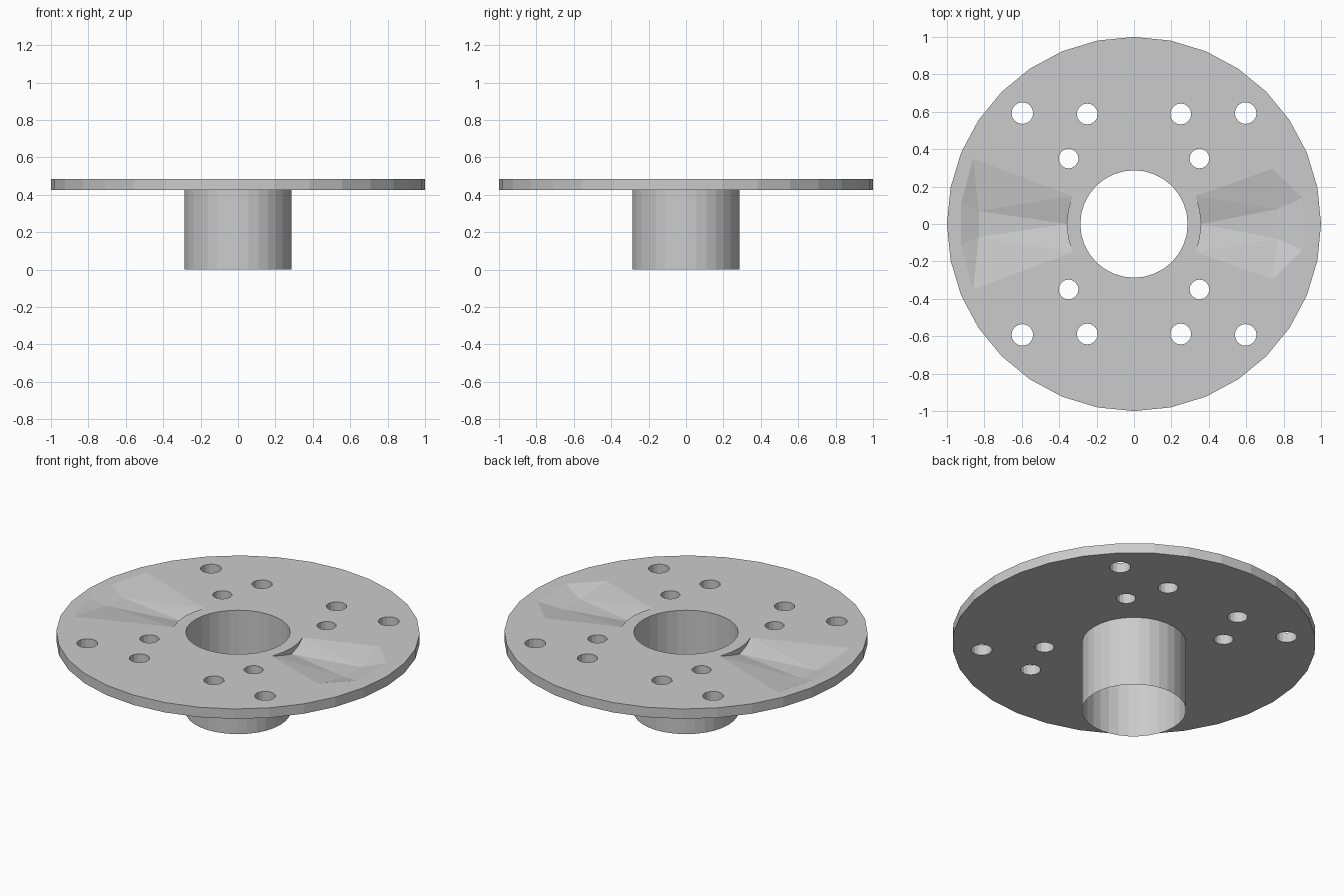
import bpy, bmesh
from math import cos, sin, tau

if "Cube" in bpy.data.objects:
    bpy.data.objects.remove(bpy.data.objects["Cube"])

TOP, BOTTOM, BORE = 0.485, 0.425, 0.287


def make_object(name, bm):
    bmesh.ops.recalc_face_normals(bm, faces=bm.faces)
    mesh = bpy.data.meshes.new(name)
    bm.to_mesh(mesh)
    bm.free()
    obj = bpy.data.objects.new(name, mesh)
    bpy.context.collection.objects.link(obj)
    return obj


def ring(bm, r, z, n=32, cx=0, cy=0):
    return [bm.verts.new((cx + r * cos(tau * i / n), cy + r * sin(tau * i / n), z))
            for i in range(n)]


def bridge(bm, a, b):
    for i in range(len(a)):
        j = (i + 1) % len(a)
        bm.faces.new((a[i], a[j], b[j], b[i]))


def groove(bm, side, corner, end, floor_end):
    """Shallow V-shaped channel that widens outward, closed by a sloped end."""
    low = TOP - 0.036
    V = lambda p, z: bm.verts.new((side * p[0], p[1], z))
    neg = lambda p: (p[0], -p[1])
    inner, shoulder = (0.33, 0.15), (0.352, 0.075)
    outline = [inner, corner, end, neg(end), neg(corner), neg(inner),
               neg(shoulder), (0.36, 0), shoulder]
    rim = [V(p, TOP) for p in outline]
    lid = [V(p, TOP + 0.05) for p in outline]
    bridge(bm, rim, lid)
    bm.faces.new(lid)
    A, C, D, D2, C2, A2, P2, M, P = rim
    m = V((0.36, 0), low)
    p, p2 = V(shoulder, (low + TOP) / 2), V(neg(shoulder), (low + TOP) / 2)
    d, d2 = V(floor_end, low), V(neg(floor_end), low)
    for face in ((A, C, d), (A, d, p), (p, d, m), (C, D, d), (A, p, P), (P, p, m, M),
                 (A2, C2, d2), (A2, d2, p2), (p2, d2, m), (C2, D2, d2), (A2, p2, P2),
                 (P2, p2, m, M), (m, d, d2), (D, D2, d2, d)):
        bm.faces.new(face)


# Flange disc with central bore
bm = bmesh.new()
outer_low, outer_top = ring(bm, 1, BOTTOM), ring(bm, 1, TOP)
bore_low, bore_top = ring(bm, BORE, BOTTOM), ring(bm, BORE, TOP)
for a, b in ((outer_low, outer_top), (outer_top, bore_top),
             (bore_top, bore_low), (bore_low, outer_low)):
    bridge(bm, a, b)
flange = make_object("flange_disc", bm)

# Cutter for bolt holes and the two grooves
bm = bmesh.new()
for x, y, r in ((0.597, 0.593, 0.058), (0.25, 0.588, 0.056), (0.35, 0.35, 0.053)):
    for sx in (-1, 1):
        for sy in (-1, 1):
            low = ring(bm, r, BOTTOM - 0.1, 16, sx * x, sy * y)
            top = ring(bm, r, TOP + 0.1, 16, sx * x, sy * y)
            bridge(bm, low, top)
            bm.faces.new(low)
            bm.faces.new(top)
groove(bm, -1, (0.86, 0.35), (0.925, 0.11), (0.83, 0.07))
groove(bm, 1, (0.74, 0.295), (0.9, 0.14), (0.77, 0.08))
cutter = make_object("hole_and_groove_cutter", bm)
cutter.hide_render = True

cut = flange.modifiers.new("cut", 'BOOLEAN')
cut.object = cutter
cut.operation = 'DIFFERENCE'
cut.solver = 'EXACT'
bpy.context.view_layer.objects.active = flange
flange.select_set(True)
bpy.ops.object.modifier_apply(modifier=cut.name)
bpy.data.objects.remove(cutter)

# Thin open hub tube below the flange
bm = bmesh.new()
bridge(bm, ring(bm, BORE, 0), ring(bm, BORE, BOTTOM))
make_object("hub_tube", bm)
